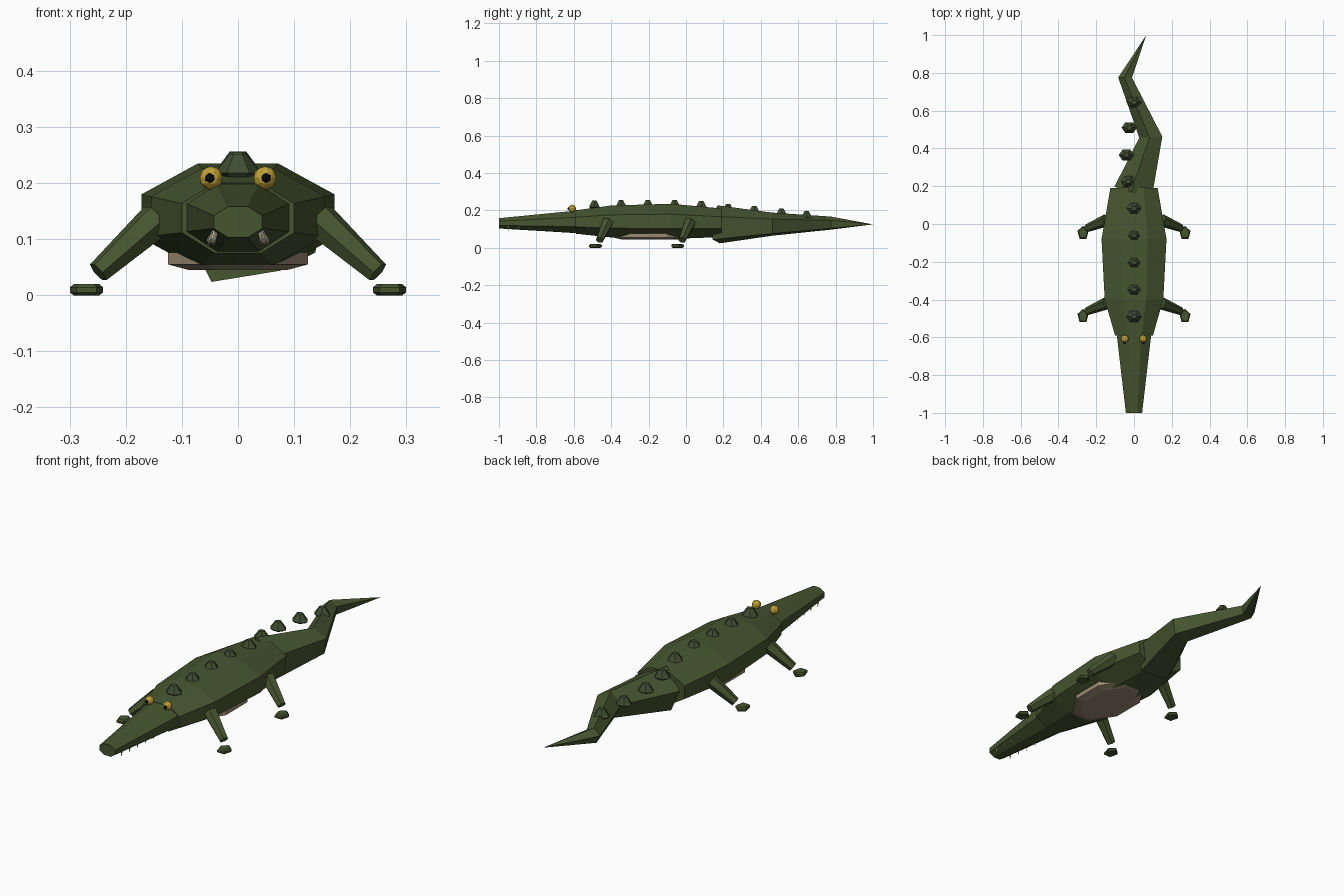
import bpy, bmesh, math
from mathutils import Vector

cube = bpy.data.objects.get("Cube")
if cube:
    bpy.data.objects.remove(cube, do_unlink=True)


def material(name, r, g, b):
    m = bpy.data.materials.new(name)
    m.use_nodes = True
    m.diffuse_color = (r, g, b, 1)
    bsdf = m.node_tree.nodes["Principled BSDF"]
    bsdf.inputs["Base Color"].default_value = (r, g, b, 1)
    bsdf.inputs["Roughness"].default_value = 0.9
    return m


green = material("swamp_green", 0.062, 0.092, 0.03)
dark_green = material("dark_green", 0.05, 0.077, 0.033)
beige = material("belly_beige", 0.33, 0.26, 0.17)
yellow = material("eye_yellow", 0.55, 0.36, 0.04)
black = material("pupil_black", 0.004, 0.004, 0.004)
cream = material("tooth_cream", 0.75, 0.66, 0.48)


def finish(name, bm, mat):
    bmesh.ops.remove_doubles(bm, verts=bm.verts, dist=1e-5)
    bmesh.ops.recalc_face_normals(bm, faces=bm.faces)
    me = bpy.data.meshes.new(name)
    bm.to_mesh(me)
    bm.free()
    me.materials.append(mat)
    obj = bpy.data.objects.new(name, me)
    bpy.context.collection.objects.link(obj)
    return obj


def loft(name, mat, path, radii, sides, phase=0):
    """Faceted skin through elliptical rings set square to the path."""
    bm = bmesh.new()
    pts = [Vector(p) for p in path]
    rings = []
    for i, (p, (ra, rb)) in enumerate(zip(pts, radii)):
        d = Vector()
        if i > 0:
            d += (p - pts[i - 1]).normalized()
        if i < len(pts) - 1:
            d += (pts[i + 1] - p).normalized()
        d.normalize()
        side = d.cross(Vector((0, 0, 1)))
        side = side.normalized() if side.length > 0.01 else Vector((1, 0, 0))
        up = side.cross(d)
        angles = [math.radians(phase) + math.tau * k / sides for k in range(sides)]
        rings.append([bm.verts.new(p + side * ra * math.cos(a) + up * rb * math.sin(a))
                      for a in angles])
    for a, b in zip(rings, rings[1:]):
        for k in range(sides):
            j = (k + 1) % sides
            bm.faces.new((a[k], a[j], b[j], b[k]))
    for ring, r in ((rings[0], radii[0]), (rings[-1], radii[-1])):
        if r[0] > 0:
            bm.faces.new(ring)
    return finish(name, bm, mat)


def octagon_hull(name, sections):
    """Flat-topped eight-sided hull from (y, half width, bottom, top)."""
    flat = math.cos(math.pi / 8)
    path = [(0, y, (lo + hi) / 2) for y, w, lo, hi in sections]
    radii = [(w / flat, (hi - lo) / 2 / flat) for y, w, lo, hi in sections]
    return loft(name, green, path, radii, 8, 22.5)


def ball(name, mat, loc, radius, detail):
    bm = bmesh.new()
    bmesh.ops.create_icosphere(bm, subdivisions=detail, radius=radius)
    bmesh.ops.translate(bm, verts=bm.verts, vec=loc)
    return finish(name, bm, mat)


# Trunk and snout
octagon_hull("body", [(-0.59, 0.10, 0.075, 0.20), (-0.40, 0.155, 0.055, 0.226),
                      (-0.08, 0.172, 0.047, 0.235), (0.19, 0.125, 0.057, 0.21)])
octagon_hull("snout", [(-1.0, 0.043, 0.103, 0.158), (-0.57, 0.093, 0.077, 0.20)])

# Tail swinging side to side
loft("tail", green,
     [(0, 0.165, 0.12), (0.092, 0.46, 0.123), (-0.045, 0.775, 0.13), (0.065, 1.0, 0.125)],
     [(0.11, 0.108), (0.065, 0.066), (0.039, 0.037), (0, 0)], 5, 99)

# Belly plate
loft("belly", beige, [(0, -0.19, 0.045), (0, -0.19, 0.055), (0, -0.19, 0.076)],
     [(0.095, 0.17), (0.135, 0.215), (0.135, 0.215)], 8, 22.5)

# Legs and feet
for side, s in (("left", 1), ("right", -1)):
    for end, y in (("front", -0.425), ("back", 0.015)):
        loft(f"{end}_{side}_leg", green,
             [(0.145 * s, y + 0.005, 0.135), (0.249 * s, y - 0.037, 0.041)],
             [(0.033, 0.033), (0.021, 0.021)], 6)
        x, fy = 0.27 * s, y - 0.063
        loft(f"{end}_{side}_foot", green,
             [(x, fy, 0), (x, fy, 0.005), (x, fy, 0.014), (x, fy, 0.02)],
             [(0.024, 0.03), (0.031, 0.038), (0.031, 0.038), (0.024, 0.03)],
             5, 54 if s > 0 else 126)

# Eyes with pupils facing forward
for side, s in (("left", 1), ("right", -1)):
    ball(f"{side}_eye", yellow, (0.048 * s, -0.608, 0.209), 0.021, 2)
    ball(f"{side}_pupil", black, (0.05 * s, -0.624, 0.209), 0.010, 1)

# Teeth along both sides of the mouth
for side, s in (("left", 1), ("right", -1)):
    for i in range(5):
        y = -0.95 + 0.057 * i
        x = (0.041 + 0.003 * i) * s
        loft(f"{side}_tooth", cream, [(x, y, 0.118), (x, y, 0.088)],
             [(0.006, 0.006), (0, 0)], 4)

# Row of back scutes, then the tail scutes
scutes = [(0, -0.49 + 0.143 * i, z)
          for i, z in enumerate((0.218, 0.22, 0.222, 0.221, 0.217))]
scutes += [(-0.03, 0.225, 0.2), (-0.04, 0.365, 0.19), (-0.025, 0.51, 0.177), (0, 0.645, 0.163)]
for x, y, z in scutes:
    loft("scute", dark_green,
         [(x, y, z - 0.008), (x, y, z), (x, y, z + 0.012), (x, y, z + 0.034)],
         [(0.028, 0.024), (0.041, 0.033), (0.031, 0.026), (0.015, 0.013)], 6)
